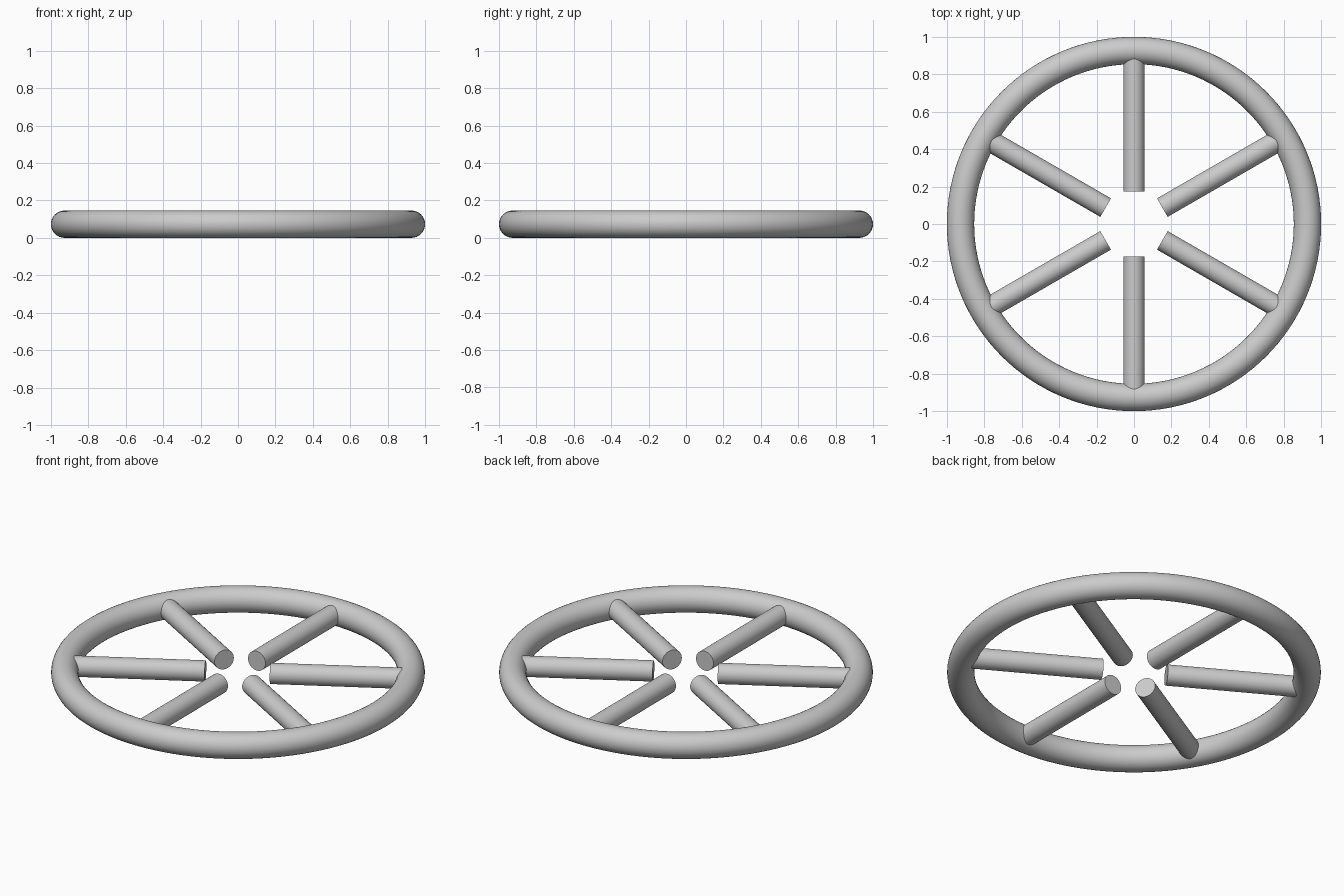
import bpy
from math import radians, pi
from mathutils import Vector

if "Cube" in bpy.data.objects:
    bpy.data.objects.remove(bpy.data.objects["Cube"])

TUBE = 0.073            # rim tube radius, also the height of the wheel's mid-plane
RIM = 1.0 - TUBE        # rim centreline radius
SPOKE = 0.057           # spoke radius
INNER, OUTER = 0.175, RIM


def smooth(obj):
    bpy.ops.object.select_all(action='DESELECT')
    obj.select_set(True)
    bpy.context.view_layer.objects.active = obj
    bpy.ops.object.shade_smooth_by_angle(angle=radians(35))


# Rim
bpy.ops.mesh.primitive_torus_add(major_radius=RIM, minor_radius=TUBE,
                                 major_segments=128, minor_segments=32,
                                 location=(0, 0, TUBE))
rim = bpy.context.object
rim.name = "rim"
smooth(rim)

# Six spokes with open centre, running into the rim
for i in range(6):
    angle = pi / 6 + i * pi / 3
    direction = Vector((1, 0, 0))
    direction.rotate(Vector((0, 0, 1)).rotation_difference(Vector((0, 0, 1))))
    bpy.ops.mesh.primitive_cylinder_add(vertices=32, radius=SPOKE,
                                        depth=OUTER - INNER,
                                        rotation=(0, pi / 2, angle))
    spoke = bpy.context.object
    spoke.name = f"spoke_{i + 1}"
    mid = spoke.rotation_euler.to_matrix() @ Vector((0, 0, (INNER + OUTER) / 2))
    spoke.location = mid + Vector((0, 0, TUBE))
    smooth(spoke)
